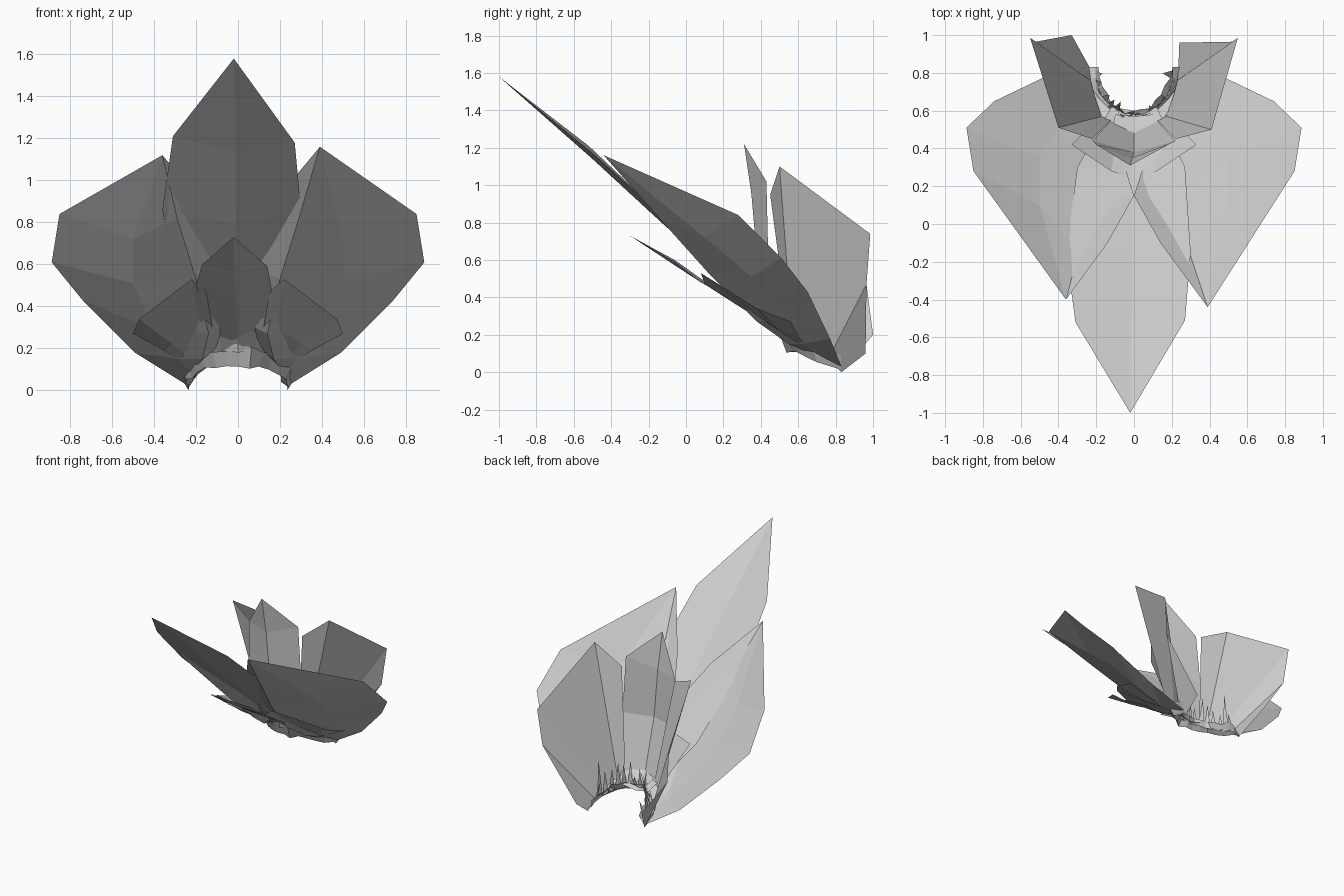
import bpy, bmesh, math, random
from mathutils import Vector

cube = bpy.data.objects.get("Cube")
if cube:
    bpy.data.objects.remove(cube, do_unlink=True)
random.seed(4)

grey = bpy.data.materials.new("petal_grey")
grey.use_nodes = True
grey.diffuse_color = (0.6, 0.6, 0.6, 1)
bsdf = next(n for n in grey.node_tree.nodes if n.type == 'BSDF_PRINCIPLED')
bsdf.inputs["Base Color"].default_value = (0.6, 0.6, 0.6, 1)
bsdf.inputs["Roughness"].default_value = 0.8


def finish(name, bm):
    """Turn a bmesh into a flat shaded object."""
    bmesh.ops.remove_doubles(bm, verts=bm.verts, dist=0.0005)
    bmesh.ops.recalc_face_normals(bm, faces=bm.faces)
    me = bpy.data.meshes.new(name)
    bm.to_mesh(me)
    bm.free()
    me.materials.append(grey)
    ob = bpy.data.objects.new(name, me)
    bpy.context.collection.objects.link(ob)
    return ob


def loft(name, rows, side=1):
    """Thin petal skinned across rows of points; a one-point row is a tip."""
    n = max(len(r) for r in rows)
    bm = bmesh.new()
    grid = []
    for r in rows:
        if len(r) == 1:
            v = bm.verts.new((r[0][0] * side, r[0][1], r[0][2]))
            grid.append([v] * n)
        else:
            grid.append([bm.verts.new((p[0] * side, p[1], p[2])) for p in r])
    for a, b in zip(grid, grid[1:]):
        for i in range(n - 1):
            quad = list(dict.fromkeys((a[i], a[i + 1], b[i + 1], b[i])))
            if len(quad) > 2:
                bm.faces.new(quad)
    return finish(name, bm)


# Long central petal
loft("centre_petal", [
    [(-0.02, -1.0, 1.58)],
    [(-0.31, -0.52, 1.21), (-0.015, -0.5, 1.14), (0.27, -0.51, 1.18)],
    [(-0.36, -0.15, 0.86), (-0.01, -0.12, 0.79), (0.30, -0.15, 0.86)],
    [(-0.30, 0.30, 0.45), (-0.01, 0.28, 0.43), (0.27, 0.30, 0.45)],
    [(-0.12, 0.62, 0.16), (0, 0.60, 0.13), (0.12, 0.62, 0.16)],
])

# Broad side petals, each with a folded inner flap
for label, s, tip in (("left", 1, (0.39, -0.44, 1.16)), ("right", -1, (0.36, -0.40, 1.12))):
    loft(label + "_side_petal", [
        [tip],
        [(0.14, -0.10, 0.86), (0.29, -0.14, 0.82), (0.50, 0.10, 0.72), (0.85, 0.28, 0.84)],
        [(0.0, 0.15, 0.60), (0.20, 0.12, 0.53), (0.50, 0.35, 0.51), (0.887, 0.51, 0.61)],
        [(0.08, 0.40, 0.30), (0.14, 0.38, 0.27), (0.40, 0.52, 0.29), (0.74, 0.65, 0.43)],
        [(0.10, 0.55, 0.20), (0.17, 0.55, 0.15), (0.28, 0.62, 0.15), (0.49, 0.77, 0.18)],
        [(0.12, 0.60, 0.17), (0.18, 0.62, 0.13), (0.22, 0.72, 0.08), (0.25, 0.83, 0.03)],
    ], s)

# Upright back petals with a turned-in lower edge
for label, s, top, curl in (("left", 1, (0.41, 0.50, 1.10), (0.24, 0.96, 0.10)),
                            ("right", -1, (0.40, 0.51, 1.03), (0.33, 1.0, 0.20))):
    loft(label + "_back_petal", [
        [(0.22, 0.45, 0.95), top, (0.55, 0.985, 0.74), (0.52, 0.965, 0.47), curl],
        [(0.12, 0.55, 0.20), (0.17, 0.57, 0.17), (0.21, 0.68, 0.12),
         (0.23, 0.76, 0.07), (0.235, 0.83, 0.0)],
    ], s)

# Upright inner petal
loft("inner_petal", [
    [(-0.02, 0.31, 1.22)],
    [(-0.20, 0.42, 0.96), (-0.01, 0.35, 0.95), (0.20, 0.43, 1.02)],
    [(-0.22, 0.44, 0.60), (0, 0.38, 0.60), (0.22, 0.44, 0.60)],
    [(-0.12, 0.55, 0.20), (0, 0.50, 0.18), (0.12, 0.55, 0.20)],
])

# Low cup around the inner petals
loft("inner_cup", [
    [(-0.33, 0.42, 0.50), (-0.12, 0.28, 0.46), (0, 0.24, 0.46), (0.12, 0.28, 0.46), (0.33, 0.42, 0.50)],
    [(-0.17, 0.58, 0.16), (-0.08, 0.54, 0.18), (0, 0.52, 0.19), (0.08, 0.54, 0.18), (0.17, 0.58, 0.16)],
])

# Small lower front petals
loft("lower_centre_petal", [
    [(-0.02, -0.30, 0.73)],
    [(-0.17, -0.06, 0.60), (-0.02, -0.05, 0.565), (0.14, -0.06, 0.59)],
    [(-0.20, 0.08, 0.50), (-0.01, 0.10, 0.47), (0.16, 0.08, 0.48)],
    [(-0.10, 0.58, 0.20), (0, 0.57, 0.18), (0.10, 0.58, 0.20)],
])
for label, s in (("left", 1), ("right", -1)):
    loft("lower_" + label + "_petal", [
        [(0.15, 0.10, 0.47), (0.22, 0.08, 0.53), (0.47, 0.38, 0.34), (0.50, 0.56, 0.27)],
        [(0.12, 0.38, 0.29), (0.18, 0.38, 0.30), (0.31, 0.50, 0.22), (0.35, 0.60, 0.19)],
        [(0.08, 0.60, 0.18), (0.13, 0.61, 0.16), (0.18, 0.66, 0.12), (0.21, 0.70, 0.09)],
    ], s)


def arc(t, grow=0.0):
    """Point on the horseshoe base, t from -1 to 1."""
    a = t * math.pi / 2
    r = 0.21 + grow
    return Vector((r * math.sin(a), 0.83 - (0.26 + grow) * math.cos(a), 0.04 + 0.10 * math.cos(a)))


# Crumpled horseshoe base
rows = []
for grow, lift in ((0.07, 0.06), (0.03, -0.02), (0.0, 0.01), (-0.02, 0.05)):
    row = []
    for i in range(15):
        p = arc(i / 7 - 1, grow + random.uniform(-0.015, 0.015))
        p.z = max(0.005, p.z + lift + random.uniform(-0.015, 0.015))
        row.append(p)
    rows.append(row)
loft("crumpled_base", rows)

# Ragged little blades standing on the base
bm = bmesh.new()
for i in range(16):
    t = -0.9 + 1.8 * i / 15
    a, b = arc(t - 0.06), arc(t + 0.06)
    tip = arc(t, random.uniform(-0.06, 0.02))
    tip.z += random.uniform(0.08, 0.16) + 0.25 * abs(t) * random.random()
    bm.faces.new([bm.verts.new(p) for p in (a, b, tip)])
finish("ragged_blades", bm)
